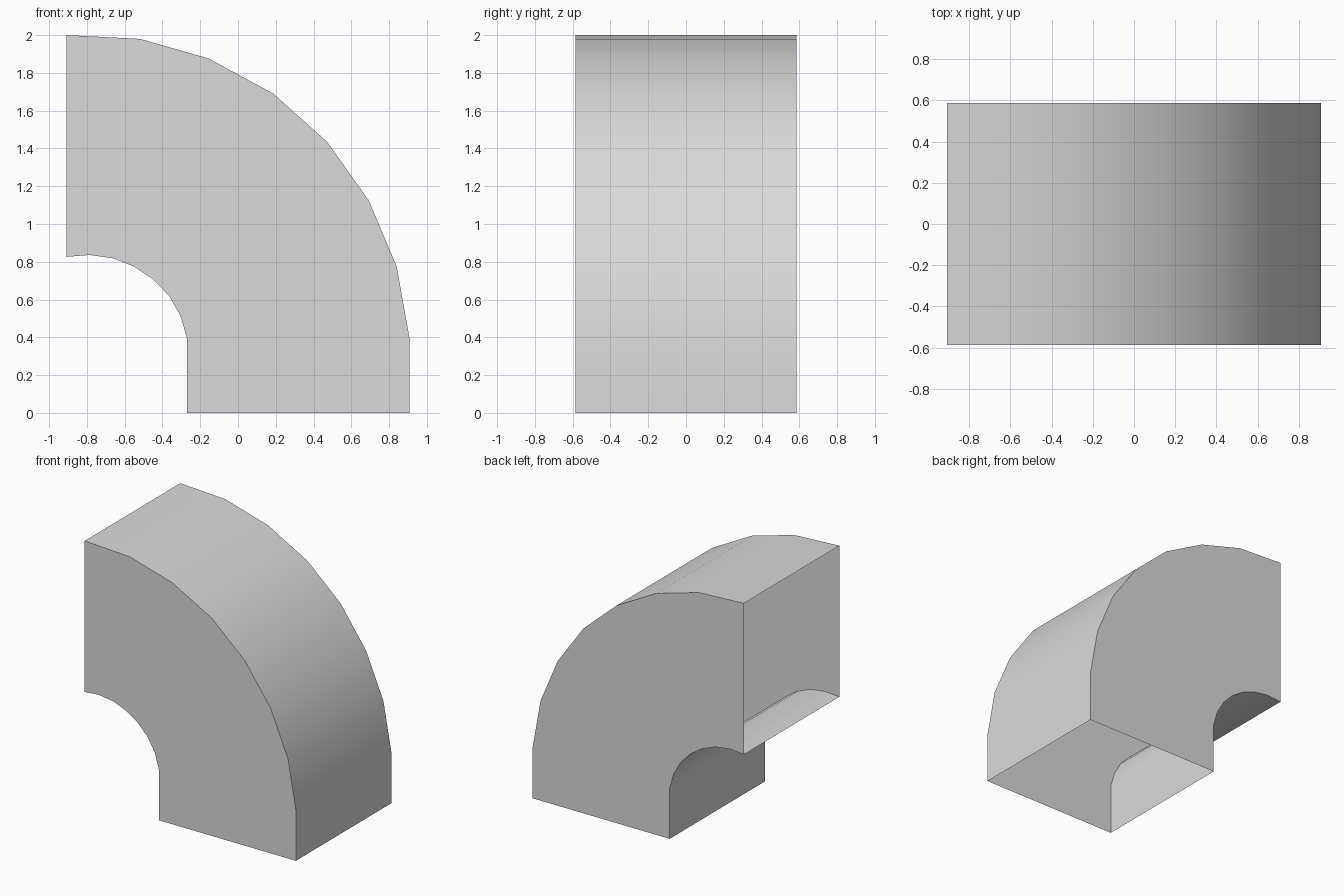
import bpy
import bmesh

cube = bpy.data.objects.get("Cube")
if cube:
    bpy.data.objects.remove(cube, do_unlink=True)

HALF_WIDTH = 0.586

# Side profile: outer bend from the top end to the foot, then inner bend back up
outer = [(-0.907, 2.0), (-0.52, 1.98), (-0.155, 1.876), (0.187, 1.69), (0.472, 1.435),
         (0.692, 1.125), (0.84, 0.775), (0.908, 0.395), (0.908, 0)]
inner = [(-0.27, 0), (-0.27, 0.395), (-0.305, 0.515), (-0.365, 0.62), (-0.45, 0.708),
         (-0.55, 0.775), (-0.66, 0.818), (-0.785, 0.836), (-0.908, 0.826)]

# Curved duct: the profile extruded across its width
bm = bmesh.new()
profile = bm.faces.new([bm.verts.new((x, -HALF_WIDTH, z)) for x, z in outer + inner])
swept = bmesh.ops.extrude_face_region(bm, geom=[profile], use_keep_orig=True)
far_verts = [g for g in swept["geom"] if isinstance(g, bmesh.types.BMVert)]
bmesh.ops.translate(bm, verts=far_verts, vec=(0, 2 * HALF_WIDTH, 0))
bmesh.ops.recalc_face_normals(bm, faces=bm.faces)

# Open ends: the foot and the upright mouth have no cover
ends = [f for f in bm.faces
        if all(v.co.z < 0.01 for v in f.verts) or all(v.co.x < -0.9 for v in f.verts)]
bmesh.ops.delete(bm, geom=ends, context="FACES_ONLY")
mesh = bpy.data.meshes.new("curved_duct")
bm.to_mesh(mesh)
bm.free()
duct = bpy.data.objects.new("curved_duct", mesh)
bpy.context.collection.objects.link(duct)

# Plain light grey
color = (0.7, 0.7, 0.7, 1)
grey = bpy.data.materials.new("light_grey")
grey.use_nodes = True
grey.diffuse_color = color
grey.node_tree.nodes["Principled BSDF"].inputs["Base Color"].default_value = color
mesh.materials.append(grey)

# Smooth bends with crisp side edges
bpy.ops.object.select_all(action="DESELECT")
duct.select_set(True)
bpy.context.view_layer.objects.active = duct
bpy.ops.object.shade_smooth_by_angle(angle=0.5236)
